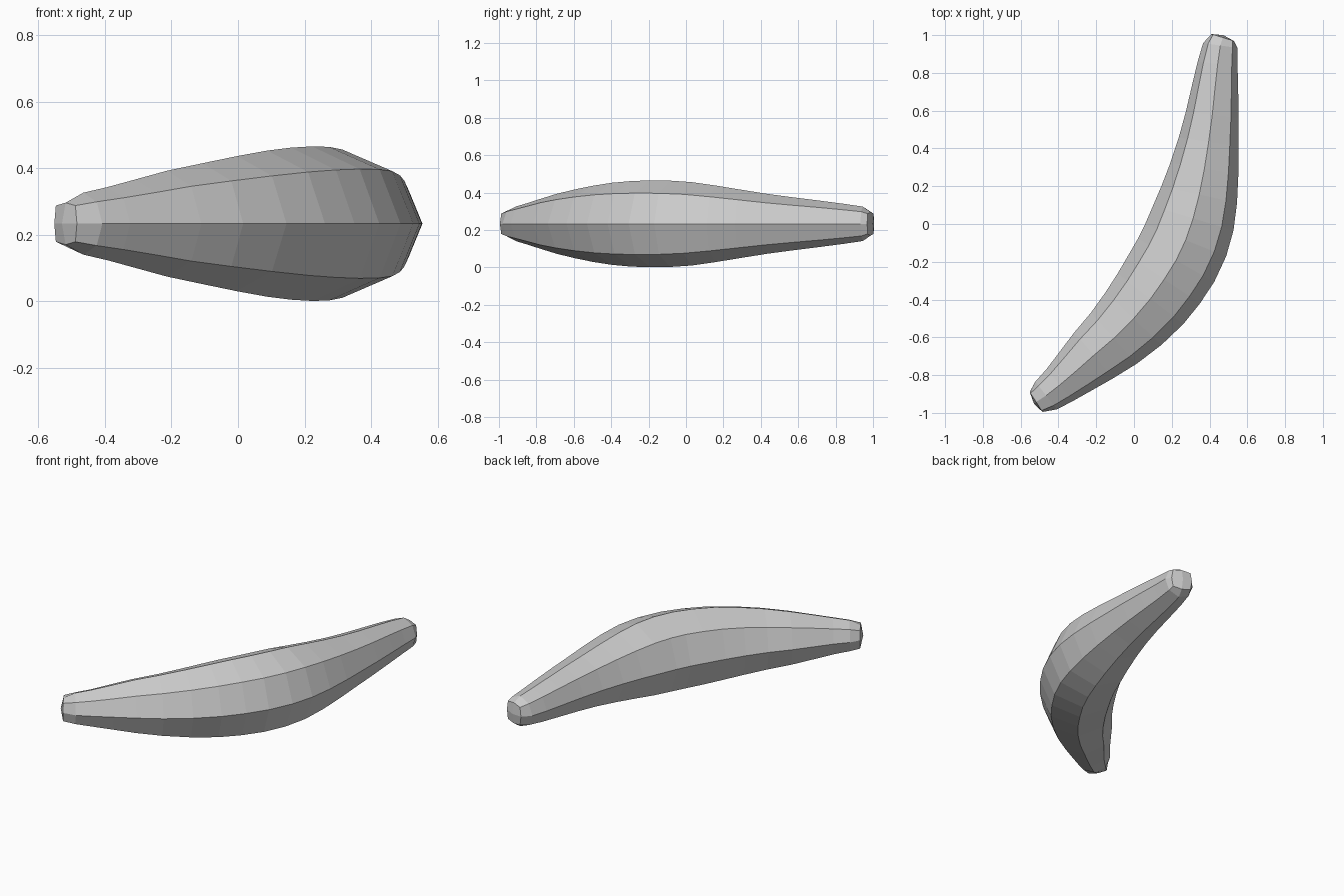
import bpy, bmesh, math
from mathutils import Vector

cube = bpy.data.objects.get("Cube")
if cube:
    bpy.data.objects.remove(cube, do_unlink=True)

MID_Z = 0.233
SIDES = 8
RINGS = 18

# Curved spine of the fruit: x, y, radius
SPINE = [Vector(p) for p in (
    (-0.465, -0.908, 0.093), (-0.36, -0.825, 0.118), (-0.23, -0.71, 0.155),
    (-0.08, -0.58, 0.187), (0.06, -0.43, 0.215), (0.165, -0.285, 0.229),
    (0.25, -0.14, 0.232), (0.31, 0.02, 0.224), (0.355, 0.2, 0.198),
    (0.39, 0.4, 0.165), (0.417, 0.6, 0.138), (0.437, 0.8, 0.113),
    (0.457, 0.945, 0.092))]
# Squarish end caps: x, y, radius, then the cap's middle point
CAPS = [((-0.518, -0.942, 0.063), (-0.529, -0.953)),
        ((0.47, 0.987, 0.063), (0.472, 1.0))]


def spline(t):
    """Point on a smooth curve through the spine, t from 0 to 1."""
    last = len(SPINE) - 1
    i = min(int(t * last), last - 1)
    f = t * last - i
    b, c = SPINE[i], SPINE[i + 1]
    a = SPINE[i - 1] if i > 0 else 2 * b - c
    d = SPINE[i + 2] if i + 2 <= last else 2 * c - b
    return b + 0.5 * f * (c - a + f * (2*a - 5*b + 4*c - d + f * (3*b - 3*c + d - a)))


def add_ring(bm, p, tangent, square=0.0):
    """Octagon across the spine; square pushes its corners outward."""
    side = Vector((tangent.y, -tangent.x, 0)).normalized()
    ring = []
    for k in range(SIDES):
        ang = math.tau * k / SIDES
        r = p.z * (1 + square * (k % 2))
        ring.append(bm.verts.new(Vector((p.x, p.y, MID_Z))
                    + side * r * math.cos(ang) + Vector((0, 0, r * math.sin(ang)))))
    return ring


bm = bmesh.new()
rings = []

# Body rings, with a cap ring at each end
for i in range(RINGS):
    t = i / (RINGS - 1)
    tangent = spline(min(t + 0.01, 1)) - spline(max(t - 0.01, 0))
    rings.append(add_ring(bm, spline(t), tangent))
for (ring_data, tip), front in zip(CAPS, (True, False)):
    p = Vector(ring_data)
    tangent = SPINE[0] - p if front else p - SPINE[-1]
    rings.insert(0 if front else len(rings), add_ring(bm, p, tangent, 0.22))

for a, b in zip(rings, rings[1:]):
    for k in range(SIDES):
        n = (k + 1) % SIDES
        bm.faces.new((a[k], a[n], b[n], b[k]))

# Each cap is four quads around a middle point
for ring, (_, tip) in zip((rings[0], rings[-1]), CAPS):
    middle = bm.verts.new((tip[0], tip[1], MID_Z))
    for k in range(0, SIDES, 2):
        bm.faces.new((middle, ring[k], ring[k + 1], ring[(k + 2) % SIDES]))

bmesh.ops.recalc_face_normals(bm, faces=bm.faces)
mesh = bpy.data.meshes.new("curved_fruit")
bm.to_mesh(mesh)
bm.free()

# Plain grey surface
grey = bpy.data.materials.new("light_grey")
grey.use_nodes = True
colour = (0.6, 0.6, 0.6, 1)
grey.diffuse_color = colour
grey.node_tree.nodes["Principled BSDF"].inputs["Base Color"].default_value = colour
mesh.materials.append(grey)

fruit = bpy.data.objects.new("curved_fruit", mesh)
bpy.context.collection.objects.link(fruit)
